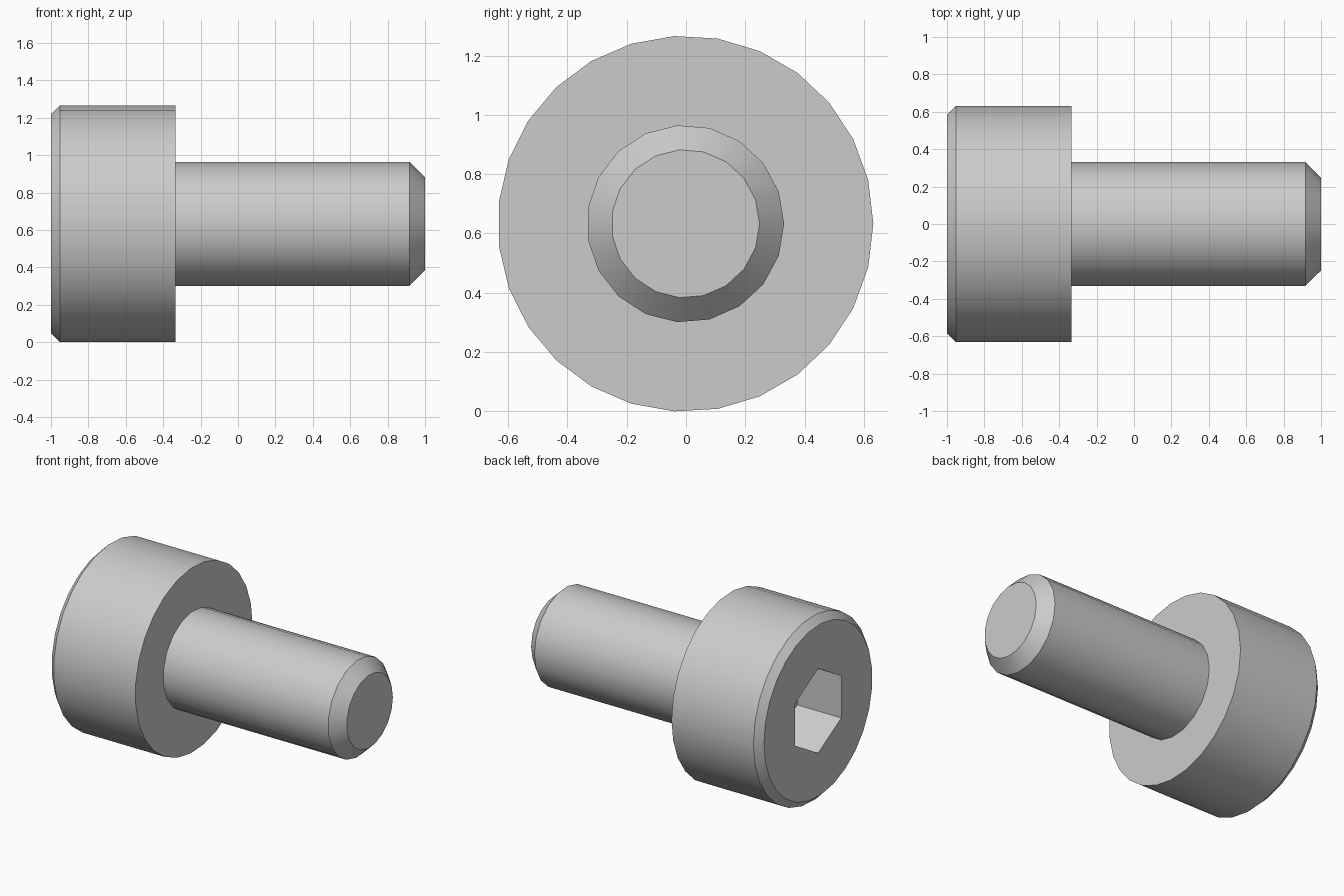
import bpy, bmesh
from math import cos, sin, pi, radians

if "Cube" in bpy.data.objects:
    bpy.data.objects.remove(bpy.data.objects["Cube"])

HEAD_R, SHAFT_R = 0.634, 0.333
HEAD_SIDES, SHAFT_SIDES = 27, 19
CY, CZ = -0.002, HEAD_R * 0.9983   # axis of the screw, parallel to x

bm = bmesh.new()


def ring(n, r, x, start=0.0):
    """Closed loop of n vertices around the screw axis; returns (verts, edges)."""
    vs = [bm.verts.new((x, CY + r * cos(start + 2 * pi * i / n),
                        CZ + r * sin(start + 2 * pi * i / n))) for i in range(n)]
    return vs, [bm.edges.new((vs[i], vs[(i + 1) % n])) for i in range(n)]


def loft(a, b):
    """Side walls between two rings with the same side count."""
    n = len(a[0])
    for i in range(n):
        j = (i + 1) % n
        bm.faces.new((a[0][i], a[0][j], b[0][j], b[0][i]))


def flat_between(a, b, nx):
    """Flat face between an outer loop and an inner loop."""
    bmesh.ops.triangle_fill(bm, use_beauty=True, edges=a[1] + b[1], normal=(nx, 0, 0))


# Hex socket
hex_mouth = ring(6, 0.2887, -1.0, pi / 2)
hex_floor = ring(6, 0.2887, -0.667, pi / 2)
loft(hex_mouth, hex_floor)
bm.faces.new(hex_floor[0])

# Head with chamfered rim
head_face = ring(HEAD_SIDES, HEAD_R - 0.047, -1.0)
head_rim = ring(HEAD_SIDES, HEAD_R, -0.953)
head_base = ring(HEAD_SIDES, HEAD_R, -0.333)
loft(head_face, head_rim)
loft(head_rim, head_base)
flat_between(head_face, hex_mouth, -1)

# Shank with chamfered tip
shank_root = ring(SHAFT_SIDES, SHAFT_R, -0.333)
shank_end = ring(SHAFT_SIDES, SHAFT_R, 0.917)
tip = ring(SHAFT_SIDES, SHAFT_R - 0.083, 1.0)
flat_between(head_base, shank_root, 1)
loft(shank_root, shank_end)
loft(shank_end, tip)
bm.faces.new(tip[0])

bmesh.ops.recalc_face_normals(bm, faces=bm.faces[:])

mesh = bpy.data.meshes.new("socket_head_screw")
bm.to_mesh(mesh)
bm.free()
screw = bpy.data.objects.new("socket_head_screw", mesh)
bpy.context.collection.objects.link(screw)
bpy.context.view_layer.objects.active = screw
screw.select_set(True)
bpy.ops.object.shade_smooth_by_angle(angle=radians(30))
